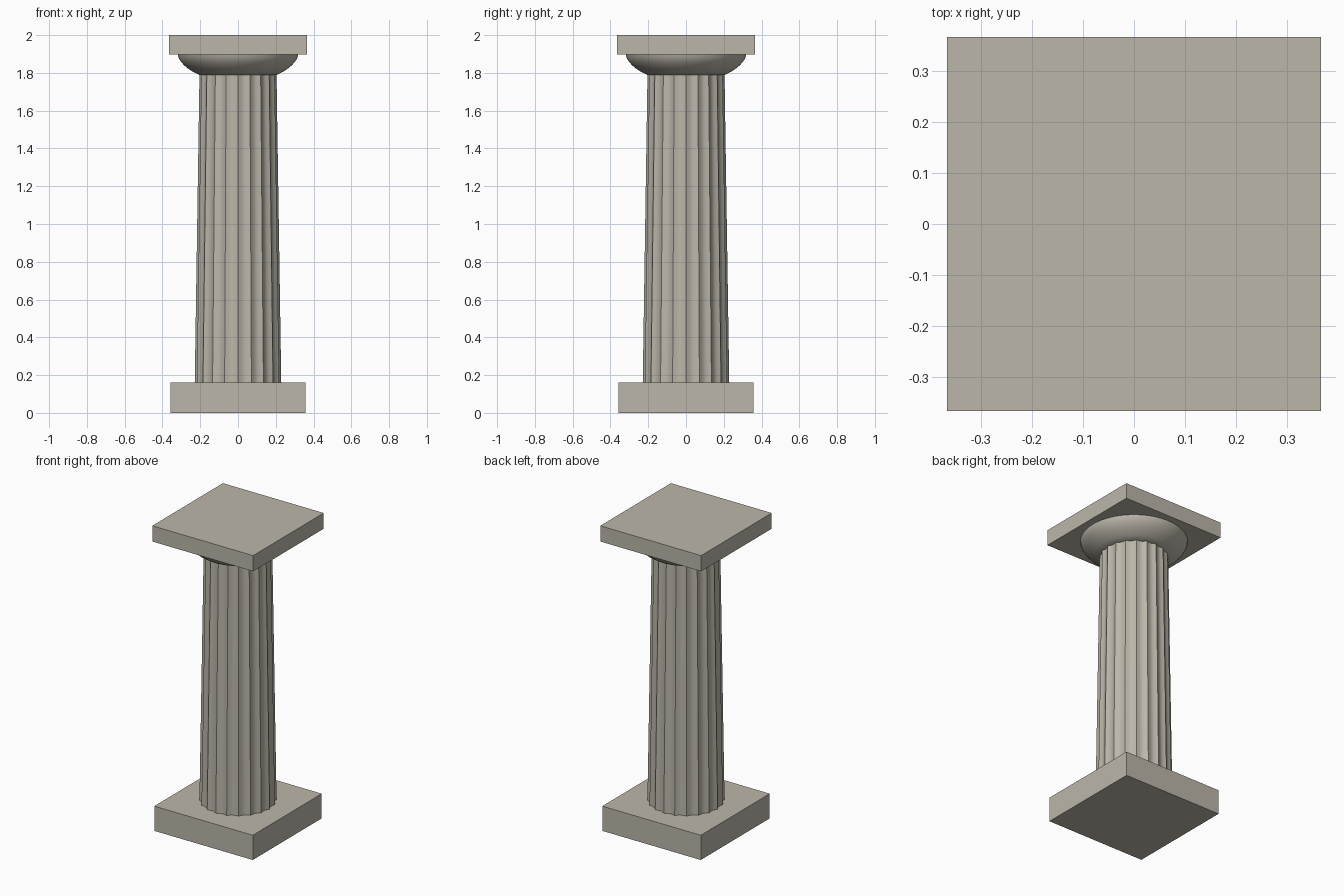
import bpy, bmesh
from math import sin, cos, pi

if "Cube" in bpy.data.objects:
    bpy.data.objects.remove(bpy.data.objects["Cube"])

STONE = bpy.data.materials.new("stone")
STONE.diffuse_color = (0.50, 0.47, 0.40, 1)
STONE.use_nodes = True
STONE.node_tree.nodes["Principled BSDF"].inputs["Base Color"].default_value = STONE.diffuse_color


def finish(name, bm, smooth_angle=None):
    bmesh.ops.recalc_face_normals(bm, faces=bm.faces)
    mesh = bpy.data.meshes.new(name)
    bm.to_mesh(mesh)
    bm.free()
    mesh.materials.append(STONE)
    ob = bpy.data.objects.new(name, mesh)
    bpy.context.collection.objects.link(ob)
    if smooth_angle:
        bpy.ops.object.select_all(action='DESELECT')
        ob.select_set(True)
        bpy.context.view_layer.objects.active = ob
        bpy.ops.object.shade_smooth_by_angle(angle=smooth_angle)


def slab(name, half, z0, z1):
    bm = bmesh.new()
    bmesh.ops.create_cube(bm, size=1)
    for v in bm.verts:
        v.co.x *= 2 * half
        v.co.y *= 2 * half
        v.co.z = z1 if v.co.z > 0 else z0
    finish(name, bm)


def loft(name, profile, sides, groove=lambda t: 1.0, angle=pi / 6):
    """Stack rings of (radius, z); groove scales the radius by turn fraction."""
    bm = bmesh.new()
    rings = []
    for r, z in profile:
        ring = []
        for i in range(sides):
            a = 2 * pi * i / sides
            k = r * groove(i / sides)
            ring.append(bm.verts.new((k * cos(a), k * sin(a), z)))
        rings.append(ring)
    for lo, hi in zip(rings, rings[1:]):
        for i in range(sides):
            j = (i + 1) % sides
            bm.faces.new((lo[i], lo[j], hi[j], hi[i]))
    bm.faces.new(rings[0])
    bm.faces.new(rings[-1])
    finish(name, bm, angle)


# Square base and top slab
slab("plinth", 0.357, 0, 0.162)
slab("abacus", 0.3655, 1.897, 2)

# Tapered shaft with shallow concave flutes meeting at sharp ridges
FLUTES, STEPS, DEPTH = 20, 8, 0.055
shaft = [(0.229 - 0.025 * i / 8, 0.162 + 1.628 * i / 8) for i in range(9)]
loft("fluted_shaft", shaft, FLUTES * STEPS,
     lambda t: 1 - DEPTH * abs(sin(pi * FLUTES * t)))

# Rounded cushion under the top slab
cushion = [(0.205, 1.79), (0.235, 1.804), (0.263, 1.822), (0.287, 1.842),
           (0.305, 1.863), (0.315, 1.881), (0.319, 1.897)]
loft("echinus", cushion, 96)
